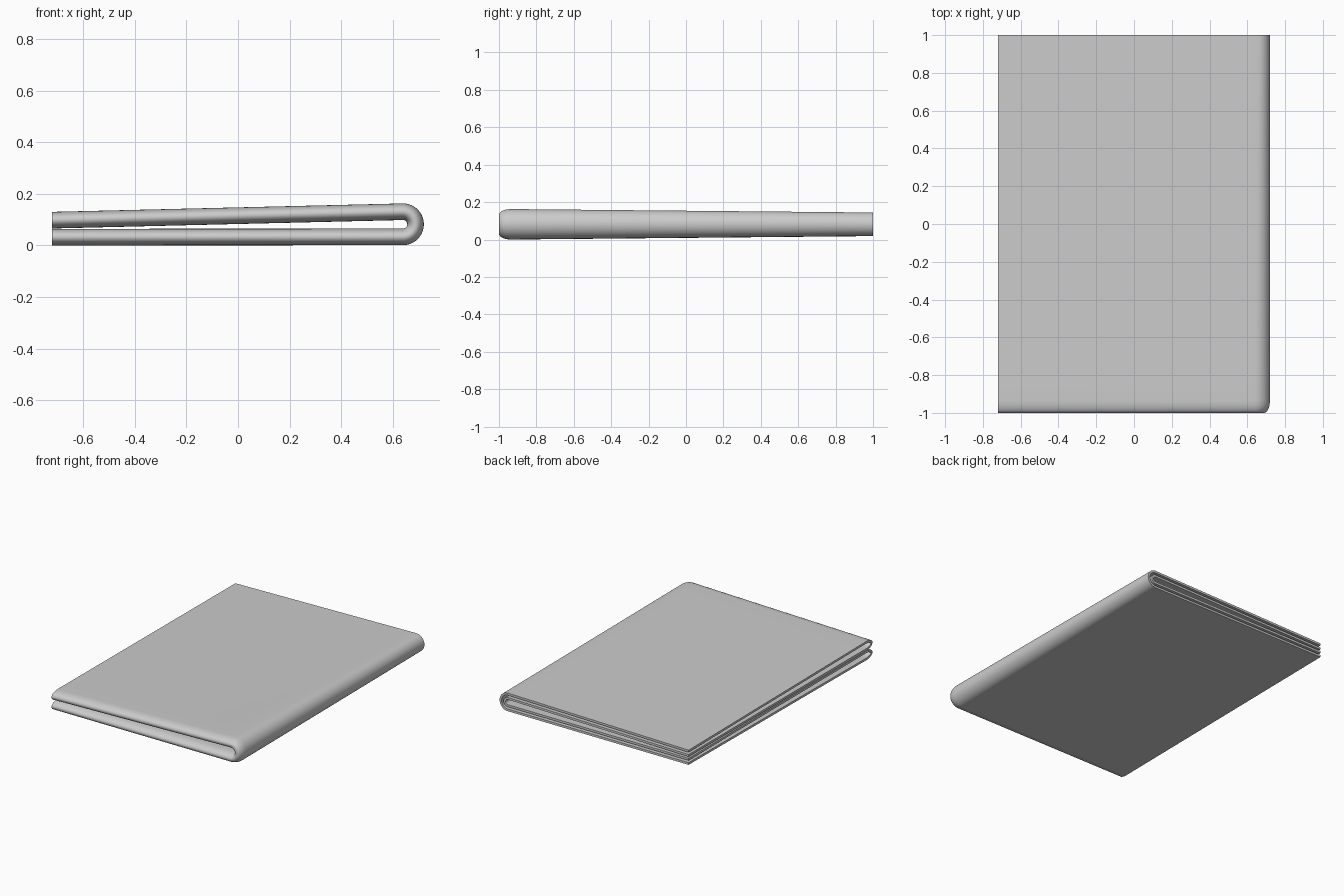
import bpy, bmesh, math

if "Cube" in bpy.data.objects:
    bpy.data.objects.remove(bpy.data.objects["Cube"])

T = 0.015          # cloth thickness
HX = 0.72          # half width
ROUND = 0.06       # depth of the first (front) fold


def lerp(a, b, t):
    return a + (b - a) * t


def first_fold():
    """Profile of the cloth folded along the front: (y, side) with side in -1..1."""
    y0 = -1 + T / 2 + ROUND
    ys = [lerp(1, y0, i / 14) for i in range(14)]
    arc = [(y0 - ROUND * math.sin(a), math.cos(a))
           for a in (math.pi * i / 16 for i in range(17))]
    return [(y, 1) for y in ys] + arc + [(y, -1) for y in reversed(ys)]


def second_fold(y, side):
    """Bend one profile point around the right-hand fold; returns a row of points."""
    k = (y + 1) / 2                                   # 0 front, 1 back
    h = side * (lerp(0.0325, 0.0225, k) - T / 2)      # offset from the path
    g_fold, g_open = lerp(0.049, 0.040, k), lerp(0.033, 0.028, k)
    c_fold, c_open = 0.083, lerp(0.066, 0.070, k)
    cx = HX - g_fold - lerp(0.0325, 0.0225, k)

    def limb(sign):
        row = []
        for i in range(16):
            t = i / 16
            e = t * t * (3 - 2 * t) if t > 1 else t
            z = lerp(c_open, c_fold, e) + sign * (lerp(g_open, g_fold, e) + h)
            row.append((lerp(-HX, cx, t), y, z))
        return row

    r = g_fold + h
    arc = [(cx + r * math.sin(a), y, c_fold - r * math.cos(a))
           for a in (math.pi * i / 20 for i in range(21))]
    return limb(-1) + arc + limb(1)[::-1]


# Folded cloth: one sheet folded twice, then thickened
bm = bmesh.new()
rows = [[bm.verts.new(p) for p in second_fold(y, s)] for y, s in first_fold()]
for a, b in zip(rows, rows[1:]):
    for i in range(len(a) - 1):
        bm.faces.new((a[i], a[i + 1], b[i + 1], b[i]))
bmesh.ops.recalc_face_normals(bm, faces=bm.faces)
mesh = bpy.data.meshes.new("folded_cloth")
bm.to_mesh(mesh)
bm.free()
cloth = bpy.data.objects.new("folded_cloth", mesh)
bpy.context.collection.objects.link(cloth)
bpy.context.view_layer.objects.active = cloth
cloth.select_set(True)

solid = cloth.modifiers.new("thickness", 'SOLIDIFY')
solid.thickness = T
solid.offset = 0
bpy.ops.object.modifier_apply(modifier=solid.name)
bpy.ops.object.shade_smooth_by_angle(angle=math.radians(40))

# Rest on the ground
low = min(v.co.z for v in cloth.data.vertices)
for v in cloth.data.vertices:
    v.co.z -= low
